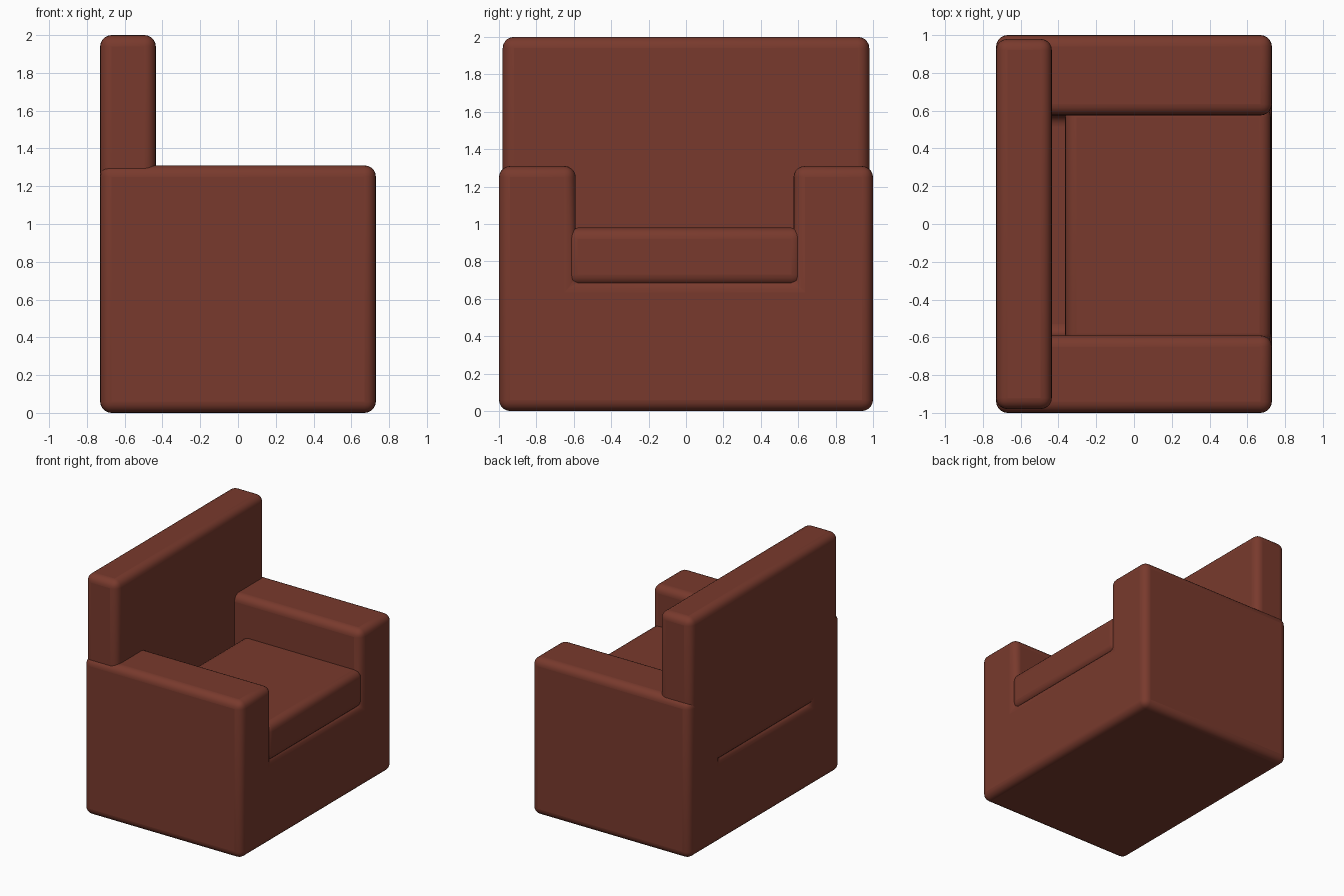
import bpy, bmesh

if "Cube" in bpy.data.objects:
    bpy.data.objects.remove(bpy.data.objects["Cube"])

leather = bpy.data.materials.new("brown_leather")
leather.diffuse_color = (0.19, 0.042, 0.026, 1)
leather.use_nodes = True
leather.node_tree.nodes["Principled BSDF"].inputs["Base Color"].default_value = leather.diffuse_color


def padded_prism(name, profile, x0, x1, radius):
    """Extrude a (y, z) profile along x and round all its edges."""
    bm = bmesh.new()
    face = bm.faces.new([bm.verts.new((x0, y, z)) for y, z in profile])
    ext = bmesh.ops.extrude_face_region(bm, geom=[face])
    verts = [g for g in ext["geom"] if isinstance(g, bmesh.types.BMVert)]
    bmesh.ops.translate(bm, verts=verts, vec=(x1 - x0, 0, 0))
    bmesh.ops.recalc_face_normals(bm, faces=bm.faces)
    mesh = bpy.data.meshes.new(name)
    bm.to_mesh(mesh)
    bm.free()
    mesh.materials.append(leather)
    ob = bpy.data.objects.new(name, mesh)
    bpy.context.collection.objects.link(ob)
    bevel = ob.modifiers.new("rounding", "BEVEL")
    bevel.width = radius
    bevel.segments = 5
    bevel.limit_method = "ANGLE"
    bpy.ops.object.select_all(action="DESELECT")
    ob.select_set(True)
    bpy.context.view_layer.objects.active = ob
    bpy.ops.object.shade_smooth_by_angle(angle=0.7)
    return ob


def rect(y0, y1, z0, z1):
    return [(y0, z0), (y1, z0), (y1, z1), (y0, z1)]


# Base and both arms as one U-shaped body
body = [(-1, 0), (1, 0), (1, 1.31), (0.575, 1.31), (0.575, 0.695),
        (-0.59, 0.695), (-0.59, 1.31), (-1, 1.31)]
padded_prism("base_with_arms", body, -0.73, 0.73, 0.06)

# Backrest, sunk between and through the arms
padded_prism("backrest", rect(-0.98, 0.98, 0.68, 2.0), -0.73, -0.435, 0.06)

# Seat cushion, slightly wider than the gap between the arms
padded_prism("seat_cushion", rect(-0.64, 0.625, 0.67, 0.98), -0.365, 0.725, 0.06)
